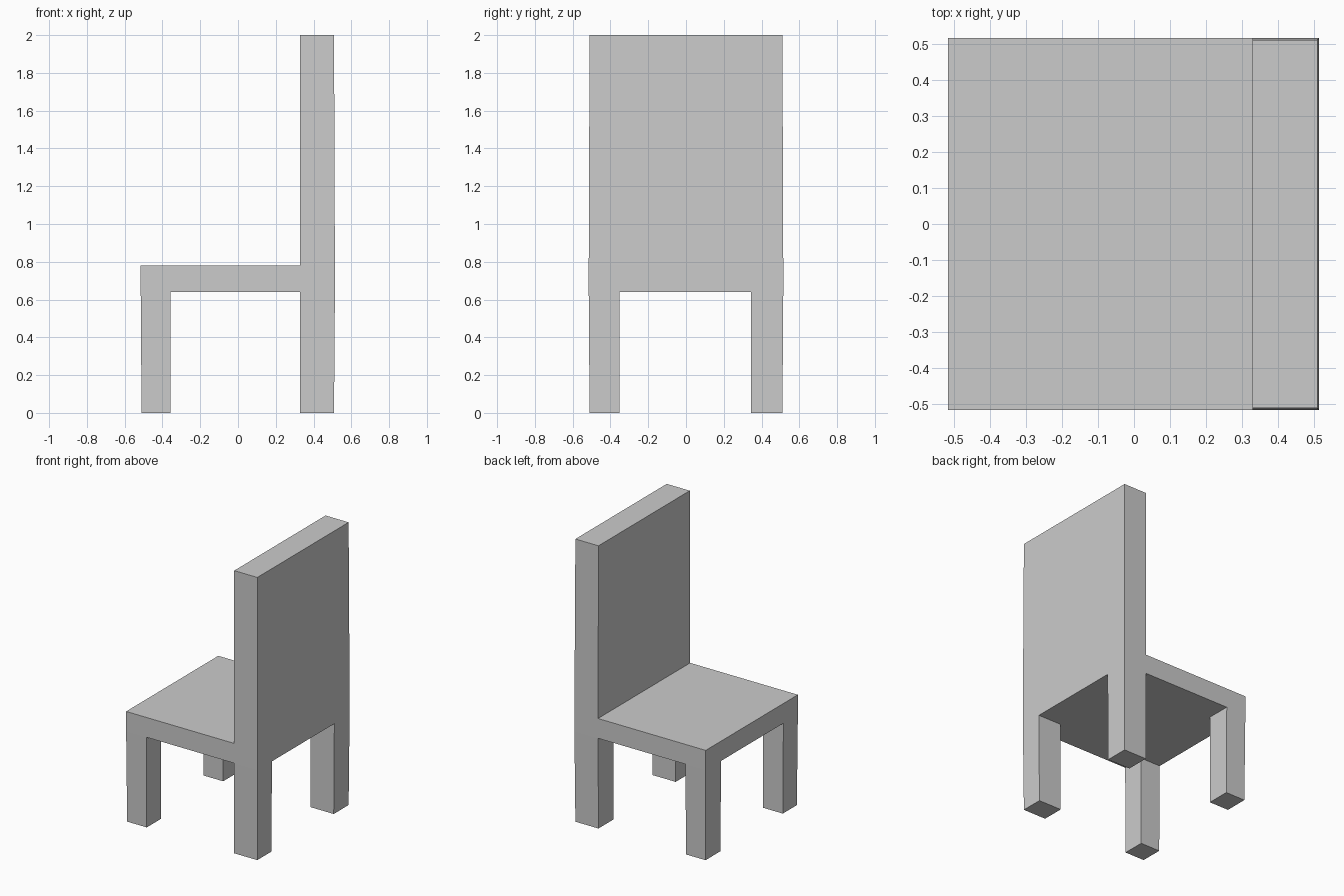
import bpy, bmesh

if "Cube" in bpy.data.objects:
    bpy.data.objects.remove(bpy.data.objects["Cube"])

XS = [-0.515, -0.357, 0.328, 0.513]
YS = [-0.515, -0.353, 0.344, 0.515]
SEAT_LOW, SEAT_TOP = 0.64, 0.78
TAPER = 0.991   # outer faces draw in slightly towards feet and back top

bm = bmesh.new()


def grid(z, flip):
    """3 x 3 sheet of faces on the leg layout lines."""
    v = [[bm.verts.new((x, y, z)) for y in YS] for x in XS]
    cells = {}
    for i in range(3):
        for j in range(3):
            loop = [v[i][j], v[i + 1][j], v[i + 1][j + 1], v[i][j + 1]]
            cells[i, j] = bm.faces.new(loop[::-1] if flip else loop)
    return v, cells


def pull(faces, z):
    """Extrude faces to height z, tapering only the outer edges."""
    geom = bmesh.ops.extrude_face_region(bm, geom=faces)["geom"]
    for v in geom:
        if isinstance(v, bmesh.types.BMVert):
            v.co.z = z
            if abs(v.co.x) > 0.5:
                v.co.x *= TAPER
            if abs(v.co.y) > 0.5:
                v.co.y *= TAPER
    bmesh.ops.delete(bm, geom=[f for f in faces if f.is_valid], context='FACES_ONLY')


# Seat slab: two sheets joined by a rim
low, low_cells = grid(SEAT_LOW, True)
top, top_cells = grid(SEAT_TOP, False)
rim = ([(i, 0) for i in range(3)] + [(3, j) for j in range(3)]
       + [(i, 3) for i in (3, 2, 1)] + [(0, j) for j in (3, 2, 1)])
for (a, b), (c, d) in zip(rim, rim[1:] + rim[:1]):
    bm.faces.new((low[a][b], low[c][d], top[c][d], top[a][b]))

# Four legs
for i in (0, 2):
    for j in (0, 2):
        pull([low_cells[i, j]], 0.0)

# Backrest
pull([top_cells[2, j] for j in range(3)], 2.0)

bmesh.ops.recalc_face_normals(bm, faces=bm.faces[:])
# Merge the flat grid cells into clean faces
bmesh.ops.dissolve_limit(bm, angle_limit=0.002, verts=bm.verts[:], edges=bm.edges[:])

mesh = bpy.data.meshes.new("chair")
bm.to_mesh(mesh)
bm.free()
bpy.context.collection.objects.link(bpy.data.objects.new("chair", mesh))
